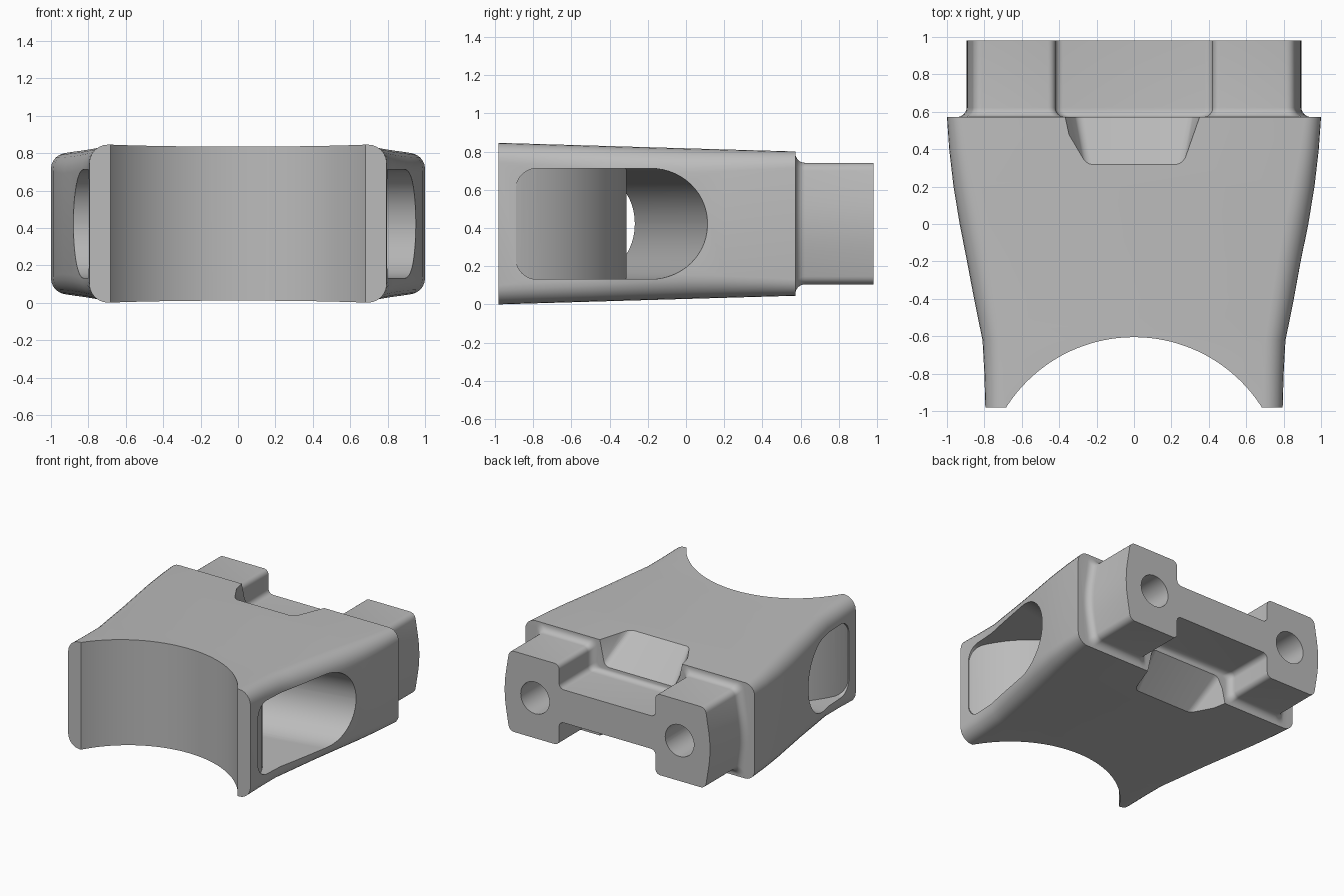
import bpy, bmesh, math

if "Cube" in bpy.data.objects:
    bpy.data.objects.remove(bpy.data.objects["Cube"])

grey = bpy.data.materials.new("mid grey")
grey.diffuse_color = (0.5, 0.5, 0.5, 1)
grey.use_nodes = True
grey.node_tree.nodes["Principled BSDF"].inputs["Base Color"].default_value = grey.diffuse_color


def loft(name, rings):
    """Skin a closed solid through rings that have equal point counts."""
    bm = bmesh.new()
    vs = [[bm.verts.new(p) for p in r] for r in rings]
    n = len(vs[0])
    for a, b in zip(vs, vs[1:]):
        for i in range(n):
            j = (i + 1) % n
            bm.faces.new((a[i], a[j], b[j], b[i]))
    bm.faces.new(vs[0])
    bm.faces.new(vs[-1])
    bmesh.ops.recalc_face_normals(bm, faces=bm.faces)
    me = bpy.data.meshes.new(name)
    bm.to_mesh(me)
    bm.free()
    me.materials.append(grey)
    ob = bpy.data.objects.new(name, me)
    bpy.context.collection.objects.link(ob)
    return ob


def rounded(corners, seg=6):
    """Round each (u, v, radius) corner of a polygon with a tangent arc."""
    pts = []
    n = len(corners)
    for i, (u, v, r) in enumerate(corners):
        (pu, pv, _), (nu, nv, _) = corners[i - 1], corners[(i + 1) % n]
        la, lb = math.hypot(pu - u, pv - v), math.hypot(nu - u, nv - v)
        a = ((pu - u) / la, (pv - v) / la)
        b = ((nu - u) / lb, (nv - v) / lb)
        ang = math.acos(max(-1, min(1, a[0] * b[0] + a[1] * b[1])))
        t = r / math.tan(ang / 2)
        h = math.hypot(a[0] + b[0], a[1] + b[1])
        d = r / math.sin(ang / 2)
        cu, cv = u + (a[0] + b[0]) / h * d, v + (a[1] + b[1]) / h * d
        s = math.atan2(v + a[1] * t - cv, u + a[0] * t - cu)
        e = math.atan2(v + b[1] * t - cv, u + b[0] * t - cu)
        w = (e - s + math.pi) % (2 * math.pi) - math.pi
        for k in range(seg + 1):
            q = s + w * k / seg
            pts.append((cu + r * math.cos(q), cv + r * math.sin(q)))
    return pts


def boolean(ob, other, op="DIFFERENCE"):
    m = ob.modifiers.new(op.lower(), "BOOLEAN")
    m.operation, m.object, m.solver = op, other, "EXACT"
    bpy.context.view_layer.objects.active = ob
    bpy.ops.object.modifier_apply(modifier=m.name)
    bpy.data.objects.remove(other)


def cylinder(name, x, y, z, r, depth, axis, n=96):
    def ring(s):
        pts = []
        for i in range(n):
            c, d = r * math.cos(math.tau * i / n), r * math.sin(math.tau * i / n)
            pts.append((x + c, y + d, z + s) if axis == "z" else (x + c, y + s, z + d))
        return pts
    return loft(name, [ring(-depth / 2), ring(depth / 2)])


# Flared body: rounded rectangles lofted along y
MID = 0.423
widths = [(-0.98, .795, .10), (-0.8, .80, .105), (-0.62, .81, .11), (-0.5, .835, .115),
          (-0.4, .855, .12), (-0.2, .893, .125), (0, .932, .125), (0.2, .965, .115),
          (0.4, .988, .10), (0.572, 1.0, .085)]
rings = []
for y, w, r in widths:
    h = 0.4225 - (y + 0.98) / 1.55 * 0.045
    sec = rounded([(w, MID - h, r), (w, MID + h, r), (-w, MID + h, r), (-w, MID - h, r)])
    rings.append([(u, y, v) for u, v in sec])
body = loft("bracket_body", rings)

# Concave saddle at the front
boolean(body, cylinder("saddle_cutter", 0, -1.415, MID, 0.81, 2, "z", 128))

# Slanted side window, with a curved wall left behind the saddle
rings = []
for x in (-1.2, 1.2):
    end = -0.085 + 0.2077 * x
    sec = rounded([(-0.89, .132, .11), (end, .132, .286), (end, .712, .286), (-0.89, .712, .11)], 14)
    rings.append([(x, u, v) for u, v in sec])
window = loft("window_cutter", rings)
boolean(window, cylinder("wall_cutter", 0, -1.14, MID, 0.83, 2, "z", 128))
boolean(body, window)

# Ramped notches at the rear, above and below
for s in (1, -1):
    rings = []
    for y, floor, wb in ((0.30, .40, .25), (0.70, .075, .33)):
        sec = rounded([(-wb, floor, .05), (wb, floor, .05), (wb + .12, .62, .02), (-wb - .12, .62, .02)], 5)
        rings.append([(u, y, MID + s * v) for u, v in sec])
    boolean(body, loft("notch_cutter", rings))


# Rear coupling: two lugs joined by a thin bar, flaring into the body
def coupling_section(y, o):
    w, i, h, b = 0.885 + o, 0.42 - o, 0.318 + o, 0.13 + o * 0.6
    right = [(i, -b, .04), (i, -h, .04), (w - .03, -h, .05), (w + .022, 0, .9),
             (w - .03, h, .05), (i, h, .04), (i, b, .04)]
    left = [(-u, -v, r) for u, v, r in right]
    return [(u, y, MID + v) for u, v in rounded(right + left)]


flare = [(0.572 + 0.05 * (1 - math.cos(a)), 0.05 * (1 - math.sin(a)))
         for a in [math.pi / 2 * k / 6 for k in range(7)]]
flare = sorted((0.622 - 0.05 * math.cos(a), 0.05 * (1 - math.sin(a)))
               for a in [math.pi / 2 * k / 6 for k in range(7)])
sections = [coupling_section(0.50, 0)] + [coupling_section(y, o) for y, o in flare]
sections.append(coupling_section(0.98, 0))
boolean(body, loft("coupling", sections), "UNION")

# Pin holes in the lugs
for s in (1, -1):
    boolean(body, cylinder("hole_cutter", s * 0.63, 0.75, MID, 0.125, 0.8, "y", 48))

bpy.ops.object.select_all(action="DESELECT")
body.select_set(True)
bpy.context.view_layer.objects.active = body
bpy.ops.object.shade_smooth_by_angle(angle=math.radians(30))
